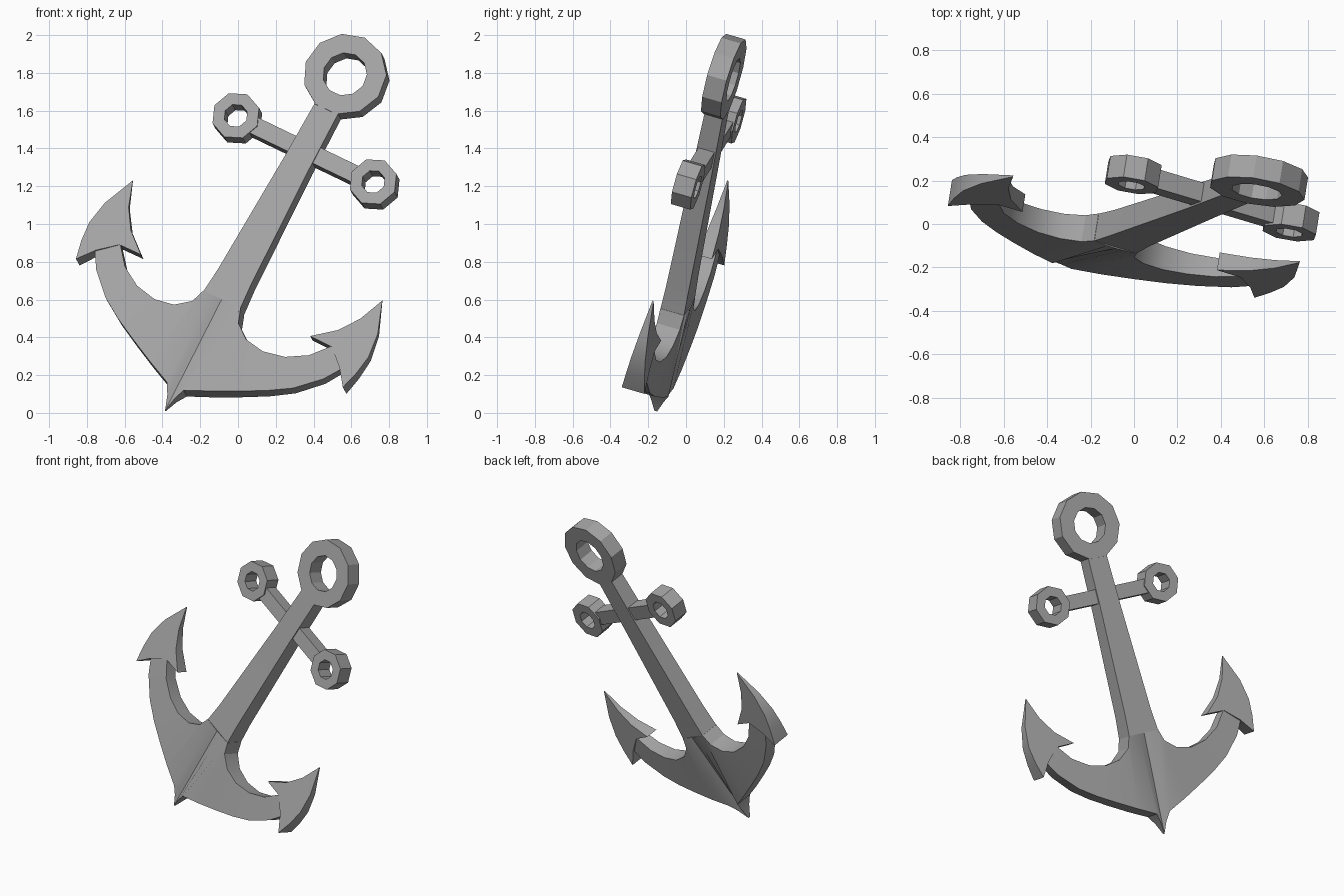
import bpy, bmesh, math
from mathutils import Matrix, Vector

cube = bpy.data.objects.get("Cube")
if cube:
    bpy.data.objects.remove(cube, do_unlink=True)

iron = bpy.data.materials.new("iron grey")
iron.use_nodes = True
GREY = (0.37, 0.37, 0.37, 1)
iron.diffuse_color = GREY
iron.node_tree.nodes["Principled BSDF"].inputs["Base Color"].default_value = GREY

# Leaning frame: local x across, y along the shank, z out of the front face
up = Vector((0.469, 0.176, 0.865)).normalized()
side = Vector((0.871, -0.26, -0.417))
side = (side - up * side.dot(up)).normalized()
TILT = Matrix((side, up, side.cross(up))).transposed().to_4x4()
TILT.translation = (-0.385, -0.16, 0.01)


def finish(name, bm):
    bmesh.ops.recalc_face_normals(bm, faces=bm.faces)
    bm.transform(TILT)
    mesh = bpy.data.meshes.new(name)
    bm.to_mesh(mesh)
    bm.free()
    mesh.materials.append(iron)
    ob = bpy.data.objects.new(name, mesh)
    bpy.context.collection.objects.link(ob)
    bpy.ops.object.select_all(action='DESELECT')
    ob.select_set(True)
    bpy.context.view_layer.objects.active = ob
    bpy.ops.object.shade_smooth_by_angle(angle=math.radians(30))
    return ob


def loft(name, sections, closed=False):
    """Join sections, each two edge points (x, y, half thickness)."""
    bm = bmesh.new()
    rings = [[bm.verts.new(p) for p in ((a[0], a[1], a[2]), (b[0], b[1], b[2]),
                                        (b[0], b[1], -b[2]), (a[0], a[1], -a[2]))]
             for a, b in sections]
    pairs = list(zip(rings, rings[1:]))
    if closed:
        pairs.append((rings[-1], rings[0]))
    else:
        bm.faces.new(rings[0])
        bm.faces.new(rings[-1])
    for r, s in pairs:
        for i in range(4):
            j = (i + 1) % 4
            bm.faces.new((r[i], r[j], s[j], s[i]))
    return finish(name, bm)


def eye(name, x, y, outer, inner, sides, aim, half):
    """Flat faceted ring with one corner pointing along aim."""
    sections = []
    for i in range(sides):
        t = math.radians(aim) + math.tau * i / sides
        c, s = math.cos(t), math.sin(t)
        sections.append(((x + outer * c, y + outer * s, half),
                         (x + inner * c, y + inner * s, half)))
    return loft(name, sections, True)


# Crown and both curved arms, with the small spike underneath
arm = [((0.022, 0.075, 0.035), (0.04, 0.66, 0.071)),
       ((0.05, 0.132, 0.06), (0.113, 0.66, 0.066)),
       ((0.18, 0.19, 0.062), (0.14, 0.585, 0.064)),
       ((0.32, 0.258, 0.06), (0.22, 0.525, 0.06)),
       ((0.45, 0.325, 0.056), (0.33, 0.507, 0.056)),
       ((0.57, 0.4, 0.05), (0.45, 0.533, 0.05)),
       ((0.69, 0.515, 0.045), (0.56, 0.598, 0.045)),
       ((0.755, 0.615, 0.038), (0.65, 0.705, 0.038))]
mirrored = [tuple((-x, y, h) for x, y, h in sec) for sec in reversed(arm)]
loft("crown_and_arms", mirrored + [((0, 0, 0.008), (0, 0.66, 0.072))] + arm)

# Shank
loft("shank", [((-w, y, h), (w, y, h)) for w, y, h in
               ((0.113, 0.64, 0.066), (0.1, 0.8, 0.062),
                (0.076, 1.5, 0.055), (0.07, 1.86, 0.05))])

# Stock
loft("crossbar", [((x, 1.538, 0.045), (x, 1.632, 0.045)) for x in (-0.33, 0.33)])

# Eyes
eye("top_eye", 0, 2.044, 0.223, 0.118, 11, 90, 0.054)
for label, sign, aim in (("left", 1, 0), ("right", -1, 180)):
    eye(label + "_crossbar_eye", sign * 0.418, 1.588, 0.13, 0.064, 8, aim, 0.054)

# Barbed flukes, thinning to a point
fluke = ((0.812, 0.518), (0.837, 0.62), (0.85, 0.73), (0.83, 0.865), (0.759, 1.042),
         (0.705, 0.9), (0.63, 0.79), (0.515, 0.694), (0.645, 0.692), (0.74, 0.61))
for label, sign in (("left", 1), ("right", -1)):
    bm = bmesh.new()
    front, back = [[bm.verts.new((sign * x, y, f * (0.003 + 0.06 * (1.042 - y) / 0.524)))
                    for x, y in fluke] for f in (1, -1)]
    caps = [bm.faces.new(front), bm.faces.new(back)]
    for i in range(len(fluke)):
        j = (i + 1) % len(fluke)
        bm.faces.new((front[i], front[j], back[j], back[i]))
    bmesh.ops.triangulate(bm, faces=caps)
    finish(label + "_fluke", bm)
